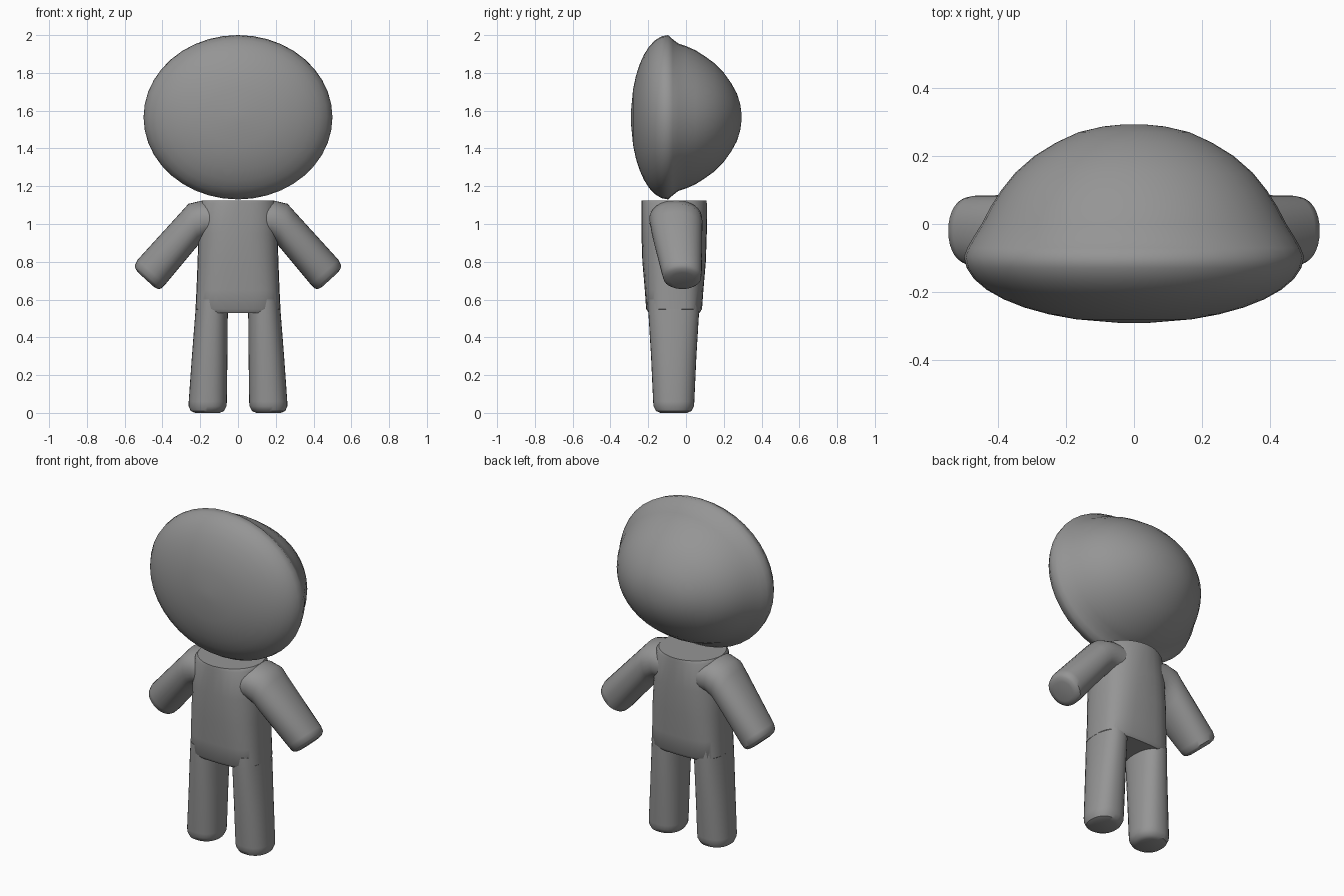
import bpy, bmesh, math
from mathutils import Vector

if "Cube" in bpy.data.objects:
    bpy.data.objects.remove(bpy.data.objects["Cube"])

grey = bpy.data.materials.new("plain_grey")
grey.diffuse_color = (0.3, 0.3, 0.3, 1)
grey.use_nodes = True
grey.node_tree.nodes["Principled BSDF"].inputs["Base Color"].default_value = grey.diffuse_color


def loft(name, rings, angle=40):
    """Skin a closed surface over rings of equal length, capping both ends."""
    bm = bmesh.new()
    loops = [[bm.verts.new(p) for p in ring] for ring in rings]
    n = len(loops[0])
    for a, b in zip(loops, loops[1:]):
        for i in range(n):
            j = (i + 1) % n
            bm.faces.new((a[i], a[j], b[j], b[i]))
    bm.faces.new(loops[0][::-1])
    bm.faces.new(loops[-1])
    bmesh.ops.recalc_face_normals(bm, faces=bm.faces)
    me = bpy.data.meshes.new(name)
    bm.to_mesh(me)
    bm.free()
    me.materials.append(grey)
    ob = bpy.data.objects.new(name, me)
    bpy.context.collection.objects.link(ob)
    bpy.ops.object.select_all(action='DESELECT')
    ob.select_set(True)
    bpy.context.view_layer.objects.active = ob
    bpy.ops.object.shade_smooth_by_angle(angle=math.radians(angle))
    return ob


def oval(center, u, v, ru, rv, power=2.0, n=32):
    """Superellipse ring around center, spanned by directions u and v."""
    c, u, v = Vector(center), Vector(u), Vector(v)
    pts = []
    for i in range(n):
        t = 2 * math.pi * i / n
        cu, sv = math.cos(t), math.sin(t)
        pu = math.copysign(abs(cu) ** (2 / power), cu) * ru
        pv = math.copysign(abs(sv) ** (2 / power), sv) * rv
        pts.append(c + u * pu + v * pv)
    return pts


X, Y, Z = (1, 0, 0), (0, 1, 0), (0, 0, 1)

# Head: shallow face dome in front of the ridge, deeper bulge behind it
HEAD_Z, RIDGE_Y = 1.565, -0.095
head = []
for k in range(1, 10):
    a = math.radians(10 * k if k > 1 else 4)
    s = math.sin(a)
    head.append((RIDGE_Y - 0.197 * math.cos(a), 0.5 * s, 0.435 * s))
head += [(-0.07, 0.49, 0.413), (-0.04, 0.473, 0.39), (0.0, 0.448, 0.377),
         (0.05, 0.422, 0.355), (0.1, 0.39, 0.323), (0.15, 0.35, 0.287),
         (0.2, 0.293, 0.236), (0.24, 0.228, 0.18), (0.27, 0.163, 0.125),
         (0.287, 0.09, 0.07), (0.293, 0.03, 0.025)]
loft("head", [oval((0, y, HEAD_Z), X, Z, rx, rz, 2, 40) for y, rx, rz in head], 60)

# Torso: oval at the neck, boxier towards the hips
torso = [(0.53, 0.205, 0.135, 3.2), (0.55, 0.225, 0.148, 3.2),
         (0.65, 0.22, 0.155, 3.0), (0.8, 0.214, 0.168, 2.8),
         (0.95, 0.21, 0.173, 2.5), (1.11, 0.2, 0.173, 2.2), (1.125, 0.19, 0.172, 2.0)]
loft("torso", [oval((0, -0.063, z), X, Y, rx, ry, p) for z, rx, ry, p in torso], 40)

for side, label in ((1, "left"), (-1, "right")):
    # Leg: tapered column with a rounded sole
    leg = [(0.0, 0.162, 0.065, 0.07), (0.01, 0.162, 0.088, 0.094),
           (0.035, 0.161, 0.1, 0.107), (0.06, 0.16, 0.101, 0.109),
           (0.3, 0.15, 0.094, 0.12), (0.53, 0.14, 0.086, 0.134),
           (0.6, 0.138, 0.082, 0.134)]
    loft(label + "_leg", [oval((side * x, -0.065, z), X, Y, rx, ry, 2.3)
                          for z, x, rx, ry in leg])

    # Arm: given by upper and lower edge points (x, z), centre y and half depth
    arm = [((0.10, 1.12), (0.10, 0.92), -0.055, 0.14),
           ((0.19, 1.124), (0.17, 0.92), -0.054, 0.14),
           ((0.262, 1.107), (0.205, 0.895), -0.05, 0.138),
           ((0.30, 1.065), (0.235, 0.86), -0.048, 0.134),
           ((0.532, 0.81), (0.385, 0.68), -0.022, 0.106),
           ((0.546, 0.782), (0.407, 0.658), -0.02, 0.1),
           ((0.543, 0.763), (0.425, 0.656), -0.019, 0.085),
           ((0.528, 0.742), (0.445, 0.667), -0.018, 0.062)]
    rings = []
    for (ax, az), (bx, bz), y, ry in arm:
        a, b = Vector((side * ax, y, az)), Vector((side * bx, y, bz))
        half = (a - b) / 2
        rings.append(oval((a + b) / 2, half.normalized(), Y, half.length, ry, 2.2))
    loft(label + "_arm", rings)
